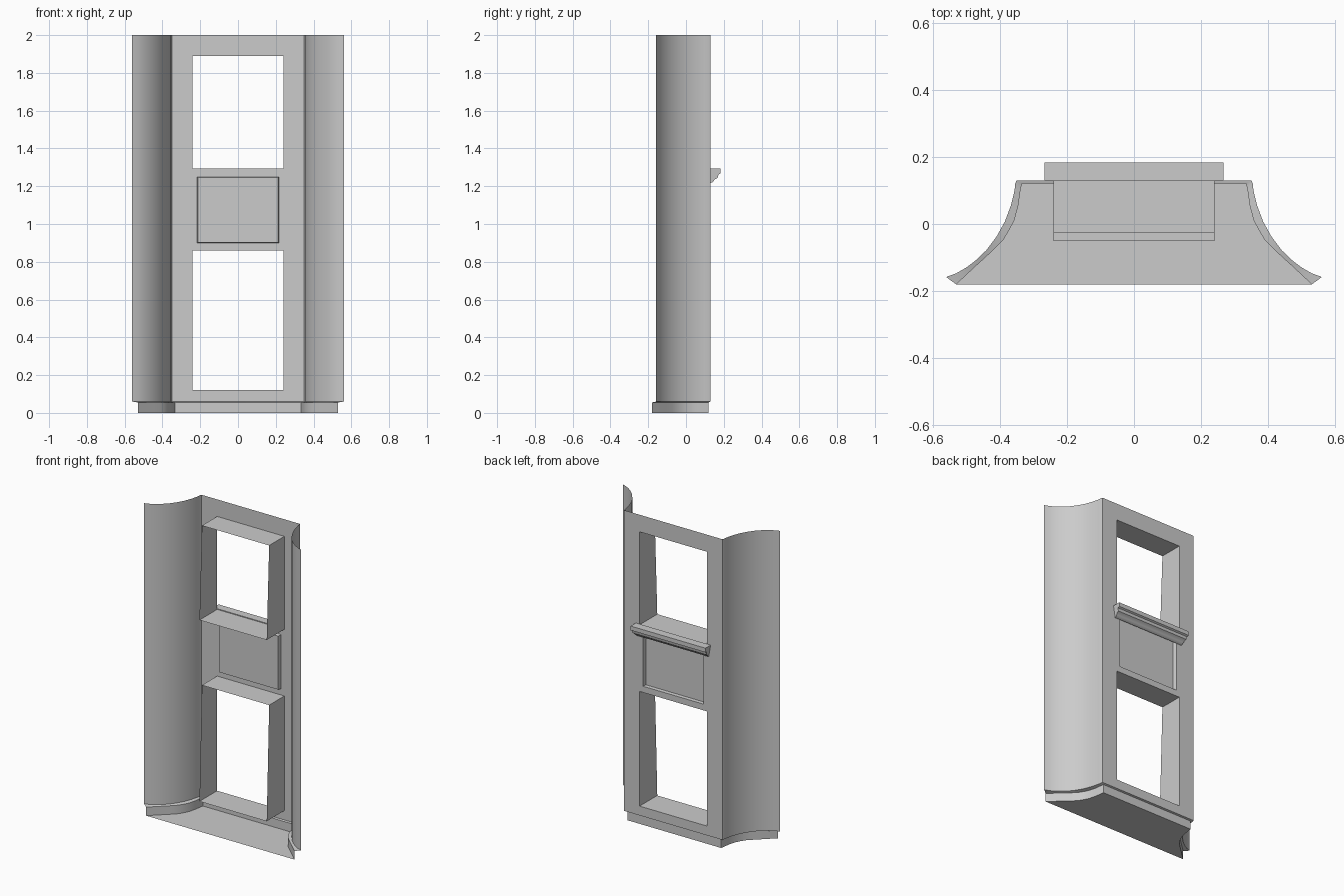
import bpy, bmesh, math

if "Cube" in bpy.data.objects:
    bpy.data.objects.remove(bpy.data.objects["Cube"])

WALL_Y = 0.13
# right-hand half outlines in plan, from wing tip to wall corner
WING = [(0.56, -0.158), (0.53, -0.147), (0.50, -0.130), (0.47, -0.107), (0.44, -0.078),
        (0.41, -0.038), (0.385, 0.007), (0.367, 0.055), (0.356, 0.10), (0.354, 0.12), (0.35, WALL_Y)]
BASE = [(0.53, -0.18), (0.50, -0.152), (0.47, -0.124), (0.44, -0.097), (0.415, -0.073),
        (0.39, -0.048), (0.373, -0.02), (0.357, 0.01), (0.345, 0.055), (0.338, 0.105), (0.334, 0.12)]


def finish(name, bm, recalc=False, angle=35):
    bmesh.ops.remove_doubles(bm, verts=bm.verts, dist=1e-5)
    if recalc:
        bmesh.ops.recalc_face_normals(bm, faces=bm.faces)
    me = bpy.data.meshes.new(name)
    bm.to_mesh(me)
    bm.free()
    ob = bpy.data.objects.new(name, me)
    bpy.context.collection.objects.link(ob)
    bpy.ops.object.select_all(action='DESELECT')
    ob.select_set(True)
    bpy.context.view_layer.objects.active = ob
    bpy.ops.object.shade_smooth_by_angle(angle=math.radians(angle))
    return ob


def face(bm, pts):
    bm.faces.new([bm.verts.new(p) for p in pts])


def strip(bm, low, high, closed=False):
    n = len(low)
    for i in range(n if closed else n - 1):
        j = (i + 1) % n
        face(bm, (low[i], low[j], high[j], high[i]))


def ring(x, y0, y1, z0, z1):
    """Rectangle facing +y; y0 is the depth at the bottom, y1 at the top."""
    return [(x, y0, z0), (-x, y0, z0), (-x, y1, z1), (x, y1, z1)]


def both(half, z):
    return [(x, y, z) for x, y in half] + [(-x, y, z) for x, y in reversed(half)]


# main wall with two openings and a recessed panel
bm = bmesh.new()
xs = [0.35, 0.24, 0.217, -0.217, -0.24, -0.35]
zs = [0.06, 0.12, 0.86, 0.90, 1.25, 1.29, 1.89, 2.0]
for i in range(len(xs) - 1):
    for k in range(len(zs) - 1):
        window = 1 <= i <= 3 and k in (1, 5)
        panel = i == 2 and k == 3
        if not (window or panel):
            a, b, c, d = xs[i], xs[i + 1], zs[k], zs[k + 1]
            face(bm, [(a, WALL_Y, c), (b, WALL_Y, c), (b, WALL_Y, d), (a, WALL_Y, d)])
# recessed panel
outer = ring(0.217, WALL_Y, WALL_Y, 0.90, 1.25)
inner = ring(0.212, 0.107, 0.107, 0.902, 1.247)
strip(bm, outer, inner, True)
face(bm, inner)
finish("wall", bm)

# window reveals, deeper at the sill than at the head
for name, z0, z1 in (("lower_window_reveal", 0.12, 0.86), ("upper_window_reveal", 1.29, 1.89)):
    bm = bmesh.new()
    strip(bm, ring(0.24, WALL_Y, WALL_Y, z0, z1), ring(0.24, -0.05, -0.025, z0, z1), True)
    finish(name, bm)

# flared side wings
bm = bmesh.new()
for half in (WING, [(-x, y) for x, y in reversed(WING)]):
    strip(bm, [(x, y, 0.06) for x, y in half], [(x, y, 2.0) for x, y in half])
finish("side_wings", bm)

# stepped base: underside ledge, plinth sides and floor
bm = bmesh.new()
low, mid, top = both(BASE, 0.0), both(BASE, 0.055), both(WING, 0.06)
strip(bm, mid, top)
strip(bm, low, mid)
n = len(low)
for i in range(n // 2 - 1):
    face(bm, (low[i], low[n - 1 - i], low[n - 2 - i], low[i + 1]))
finish("base", bm)

# moulded window sill
profile = [(0.13, 1.295), (0.183, 1.295), (0.183, 1.268), (0.172, 1.262), (0.168, 1.245),
           (0.155, 1.238), (0.148, 1.230), (0.138, 1.220), (0.13, 1.218)]
bm = bmesh.new()
left = [(-0.267 + max(0, 1.262 - z) * 0.3, y, z) for y, z in profile]
right = [(-x, y, z) for x, y, z in left]
strip(bm, left, right, True)
face(bm, left)
face(bm, right)
finish("window_sill", bm, recalc=True)
